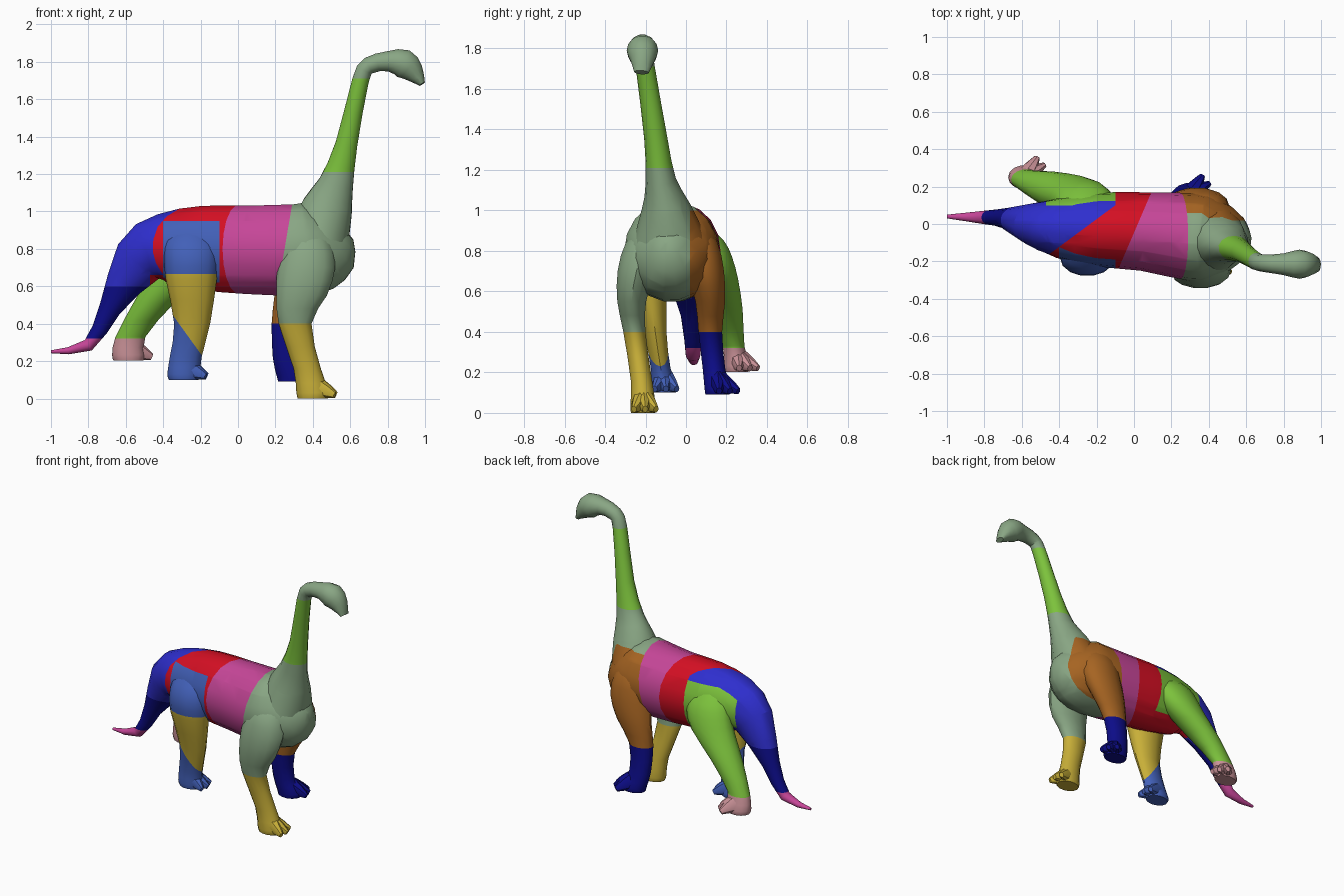
import bpy, bmesh, math
from mathutils import Vector

cube = bpy.data.objects.get("Cube")
if cube:
    bpy.data.objects.remove(cube, do_unlink=True)

# Colours as sRGB hex, stored as linear values
PALETTE = {
    "sage": "89A684", "lime": "7CC23C", "brown": "A66422", "navy": "0C0C88",
    "magenta": "C64698", "red": "D40F23", "violet_blue": "2E2ECE",
    "mid_blue": "4260B8", "gold": "C8AF38", "dusty_pink": "CA9298",
}


def linear(byte):
    c = byte / 255
    return c / 12.92 if c <= 0.04045 else ((c + 0.055) / 1.055) ** 2.4


MATS = {}
for key, code in PALETTE.items():
    mat = bpy.data.materials.new(key)
    mat.use_nodes = True
    colour = tuple(linear(v) for v in bytes.fromhex(code)) + (1,)
    mat.diffuse_color = colour
    bsdf = mat.node_tree.nodes["Principled BSDF"]
    bsdf.inputs["Base Color"].default_value = colour
    bsdf.inputs["Roughness"].default_value = 0.8
    MATS[key] = mat


def densify(rings):
    """Insert a smooth in-between ring between each neighbouring pair."""
    out = []
    for i in range(len(rings) - 1):
        p0, p1 = rings[max(i - 1, 0)], rings[i]
        p2, p3 = rings[i + 1], rings[min(i + 2, len(rings) - 1)]
        out.append(p1)
        out.append(tuple((9 * (b + c) - a - d) / 16 for a, b, c, d in zip(p0, p1, p2, p3)))
    return out + [rings[-1]]


def loft(bm, rings, level=False, sides=14):
    """Skin ellipses (x, y, z, r1, r2). Level rings: r1 along x, r2 along y.
    Otherwise rings follow the path: r1 sideways, r2 in the plane of the bend."""
    rings = densify(rings)
    centres = [Vector(r[:3]) for r in rings]
    loops = []
    for i, r in enumerate(rings):
        u, v = Vector((1, 0, 0)), Vector((0, 1, 0))
        if not level:
            t = (centres[min(i + 1, len(rings) - 1)] - centres[max(i - 1, 0)]).normalized()
            u = (v - t * v.dot(t)).normalized()
            v = u.cross(t)
        loops.append([bm.verts.new(centres[i] + u * r[3] * math.cos(a) + v * r[4] * math.sin(a))
                      for a in (2 * math.pi * k / sides for k in range(sides))])
    for a, b in zip(loops, loops[1:]):
        for k in range(sides):
            n = (k + 1) % sides
            bm.faces.new((a[k], a[n], b[n], b[k]))
    bm.faces.new(loops[0][::-1])
    bm.faces.new(loops[-1])


def finish(name, bm, cuts, rule):
    """Cut along the colour borders, colour the faces by rule, shade smooth."""
    for co, no in cuts:
        bmesh.ops.bisect_plane(bm, geom=bm.verts[:] + bm.edges[:] + bm.faces[:],
                               plane_co=co, plane_no=no, dist=1e-5)
    bmesh.ops.recalc_face_normals(bm, faces=bm.faces[:])
    slots = []
    for f in bm.faces:
        key = rule(f.calc_center_median())
        if key not in slots:
            slots.append(key)
        f.material_index = slots.index(key)
    mesh = bpy.data.meshes.new(name)
    bm.to_mesh(mesh)
    bm.free()
    for key in slots:
        mesh.materials.append(MATS[key])
    ob = bpy.data.objects.new(name, mesh)
    bpy.context.collection.objects.link(ob)
    bpy.ops.object.select_all(action='DESELECT')
    ob.select_set(True)
    bpy.context.view_layer.objects.active = ob
    bpy.ops.object.shade_smooth_by_angle(angle=math.radians(40))


def across(axis, *values):
    """Cutting planes square to an axis."""
    no = Vector([float(a == axis) for a in "xyz"])
    return [(no * v, no) for v in values]


# Body and tail
def body_colour(c):
    x, y, z = c
    if x < -0.5 and z < 0.6:
        return "magenta" if z < 0.32 else "navy"
    if x - 0.17 * z > 0.113:
        return "brown" if y > 0.02 and z < 1 else "sage"
    if x - 0.43 * y > 0.02:
        return "magenta"
    if 0.62 < z < 0.95 and x < -0.1:
        if y > 0.1 and x > -0.47:
            return "lime"
        if y < -0.1 and x > -0.4:
            return "mid_blue"
    if x - 1.35 * y < -0.235 and (z > 0.66 or x < -0.47) and (x < -0.1 or y < 0.1):
        return "violet_blue"
    return "red"


bm = bmesh.new()
loft(bm, [
    (-1, .04, .25, .01, .008), (-.8, .035, .285, .036, .034), (-.685, .03, .48, .055, .06),
    (-.53, 0, .735, .115, .145), (-.4, -.02, .8, .162, .19), (-.2, -.03, .805, .198, .228),
    (.05, -.04, .795, .21, .24), (.32, -.07, .795, .235, .248), (.43, -.078, .815, .215, .245),
    (.515, -.085, .855, .15, .19), (.57, -.09, .9, .05, .07)], sides=18)
slants = [((.113, 0, 0), (1, 0, -.17)), ((.02, 0, 0), (1, -.43, 0)), ((-.235, 0, 0), (1, -1.35, 0))]
finish("body_and_tail", bm, slants + across("x", -.47, -.4, -.1) + across("y", -.1, .02, .1)
       + across("z", .32, .6, .62, .66, .95, 1), body_colour)


# Neck and head
def neck_colour(c):
    if c.z < 1 and c.y > 0.02:
        return "brown"
    return "lime" if 1.21 < c.z < 1.71 and c.x < 0.74 else "sage"


bm = bmesh.new()
loft(bm, [
    (.425, -.08, .84, .19, .17), (.478, -.1, 1.02, .12, .139), (.525, -.125, 1.15, .075, .095),
    (.58, -.15, 1.36, .057, .06), (.655, -.2, 1.7, .047, .046), (.7, -.21, 1.78, .047, .047),
    (.8, -.215, 1.803, .058, .055), (.885, -.215, 1.79, .078, .08),
    (.94, -.215, 1.742, .06, .058), (.985, -.22, 1.682, .036, .017)])
finish("neck_and_head", bm, across("y", .02) + across("z", 1, 1.21, 1.71), neck_colour)


# Legs: hip to ankle rings, then a flat foot with three fanned toes
def leg(name, rings, foot, heading, cuts, rule):
    bm = bmesh.new()
    x, y, z = foot
    hx, hy, hz, hr, hs = rings[0]
    dome = (hx, hy + hs / 3 * (1 if hy < 0 else -1), hz + 0.08, hr / 2, hs / 2)
    sole = [(x, y, z + 0.03, 0.088, 0.065), (x, y, z, 0.08, 0.06)]
    loft(bm, [dome] + rings + sole, level=True)
    for fan in (-26, 0, 26):
        a = math.radians(heading + fan)
        steps = [(0.02, 0.06), (0.08, 0.038), (0.125, 0.018)]
        loft(bm, [(x + math.cos(a) * d, y + math.sin(a) * d, z + r, r * 0.8, r)
                  for d, r in steps], sides=8)
    finish(name, bm, cuts, rule)


leg("front_right_leg",
    [(.37, -.2, .84, .13, .1), (.365, -.245, .7, .155, .095), (.34, -.268, .55, .135, .073),
     (.305, -.255, .4, .088, .056), (.37, -.22, .16, .073, .054)],
    (.4, -.212, 0), 5, across("z", .4), lambda c: "sage" if c.z > .4 else "gold")
leg("front_left_leg",
    [(.36, .065, .85, .13, .09), (.36, .095, .7, .15, .095), (.32, .12, .55, .125, .075),
     (.265, .12, .4, .085, .06), (.26, .138, .22, .074, .057)],
    (.295, .155, .09), 30, across("z", .4), lambda c: "brown" if c.z > .4 else "navy")
leg("hind_right_leg",
    [(-.25, -.14, .85, .14, .095), (-.25, -.175, .76, .147, .1), (-.25, -.18, .64, .137, .09),
     (-.245, -.152, .4, .096, .057), (-.28, -.125, .22, .085, .05)],
    (-.29, -.11, .1), 5, across("z", .665) + [((-.33, 0, .42), (.18, 0, .13))],
    lambda c: "gold" if c.z < .665 and .18 * (c.x + .33) + .13 * (c.z - .42) > 0 else "mid_blue")
leg("hind_left_leg",
    [(-.26, .09, .85, .14, .1), (-.27, .13, .77, .16, .1), (-.32, .155, .66, .155, .105),
     (-.45, .19, .51, .11, .092), (-.575, .235, .33, .08, .055)],
    (-.585, .25, .203), 32, across("z", .32), lambda c: "lime" if c.z > .32 else "dusty_pink")
